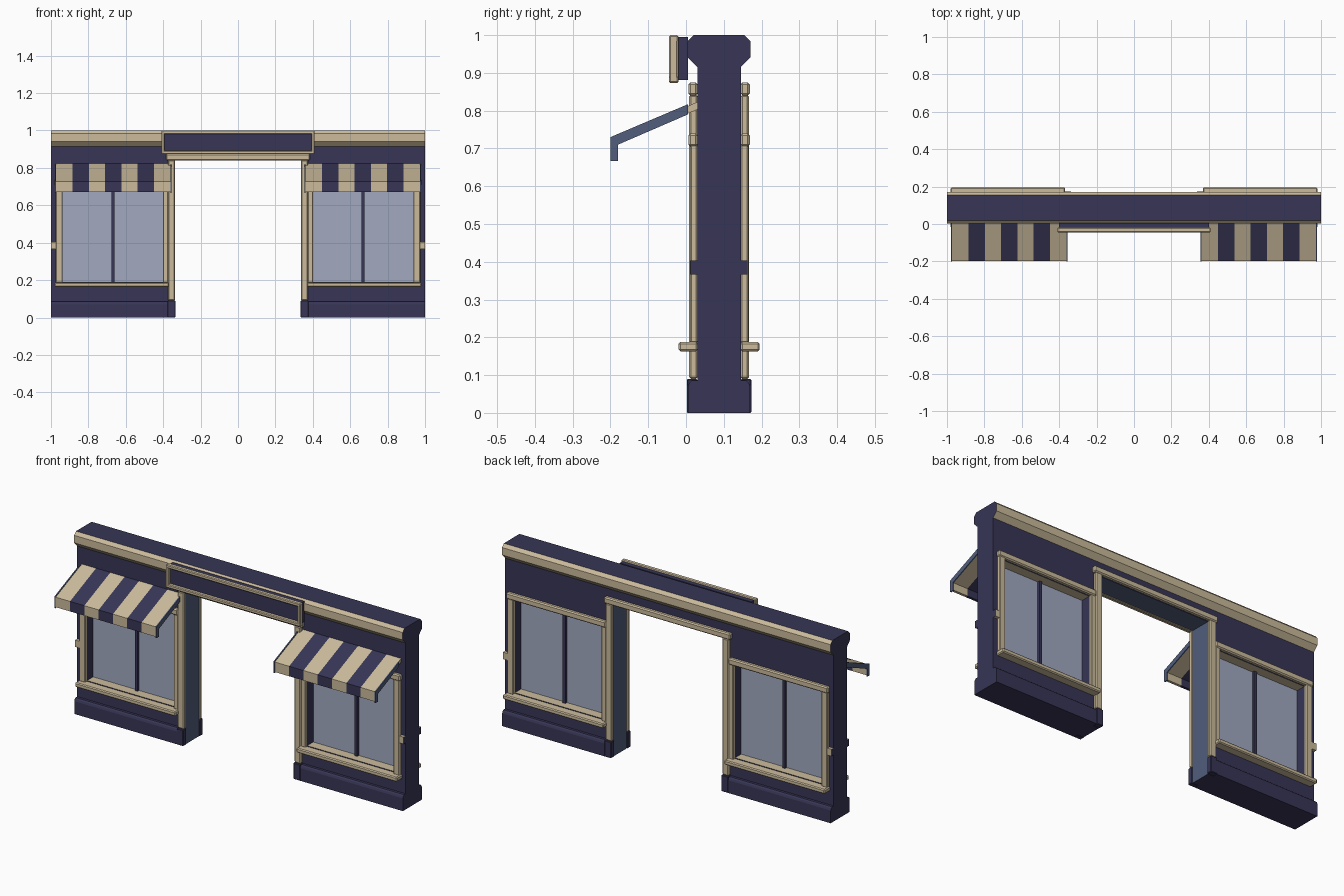
import bpy, bmesh
from mathutils import Vector

if "Cube" in bpy.data.objects:
    bpy.data.objects.remove(bpy.data.objects["Cube"])

MID = 0.0875  # centre plane of the wall thickness


def material(name, rgb):
    m = bpy.data.materials.new(name)
    m.diffuse_color = (*rgb, 1)
    m.use_nodes = True
    m.node_tree.nodes["Principled BSDF"].inputs["Base Color"].default_value = m.diffuse_color
    return m


NAVY = material("navy paint", (0.038, 0.036, 0.092))
CREAM = material("cream trim", (0.60, 0.50, 0.335))
GLASS = material("pale glass", (0.36, 0.40, 0.53))
SLATE = material("slate blue lining", (0.085, 0.11, 0.20))


def finish(name, bm, mats):
    bmesh.ops.recalc_face_normals(bm, faces=bm.faces)
    me = bpy.data.meshes.new(name)
    bm.to_mesh(me)
    bm.free()
    for m in mats:
        me.materials.append(m)
    ob = bpy.data.objects.new(name, me)
    bpy.context.collection.objects.link(ob)
    return ob


def add_box(bm, x, y, z, bevel=0.0):
    new = bmesh.ops.create_cube(bm, size=1)["verts"]
    for v in new:
        v.co = Vector([(a + b) / 2 + c * (b - a) for (a, b), c in zip((x, y, z), v.co)])
    if bevel:
        edges = {e for v in new for e in v.link_edges}
        bmesh.ops.bevel(bm, geom=list(edges), offset=bevel, segments=1, affect='EDGES')


def box(name, x, y, z, mat, bevel=0.0, sides=True, back=True):
    """Box repeated left/right and front/back of the wall."""
    bm = bmesh.new()
    for s in ((1, -1) if sides else (1,)):
        xs = tuple(sorted((s * x[0], s * x[1])))
        add_box(bm, xs, y, z, bevel)
        if back:
            add_box(bm, xs, (2 * MID - y[1], 2 * MID - y[0]), z, bevel)
    return finish(name, bm, [mat])


def add_prism(bm, profile, x0, x1):
    """Extrude a (y, z) profile along x."""
    a = [bm.verts.new((x0, y, z)) for y, z in profile]
    b = [bm.verts.new((x1, y, z)) for y, z in profile]
    n = len(a)
    faces = [bm.faces.new(a), bm.faces.new(b[::-1])]
    for i in range(n):
        j = (i + 1) % n
        faces.append(bm.faces.new((a[i], b[i], b[j], a[j])))
    return faces


# Wall with a doorway and two window openings
xs = [-1, -0.94, -0.40, -0.34, 0.34, 0.40, 0.94, 1]
zs = [0, 0.19, 0.705, 0.84, 0.915]
bm = bmesh.new()
grid = [[bm.verts.new((x, 0.03, z)) for z in zs] for x in xs]
for i in range(len(xs) - 1):
    for k in range(len(zs) - 1):
        door = i == 3 and k < 3
        window = i in (1, 5) and k == 1
        if not (door or window):
            bm.faces.new((grid[i][k], grid[i + 1][k], grid[i + 1][k + 1], grid[i][k + 1]))
bmesh.ops.delete(bm, geom=[v for v in bm.verts if not v.link_faces], context='VERTS')
ext = bmesh.ops.extrude_face_region(bm, geom=bm.faces[:], use_keep_orig=True)
for v in ext["geom"]:
    if isinstance(v, bmesh.types.BMVert):
        v.co.y = 0.145
bmesh.ops.recalc_face_normals(bm, faces=bm.faces)
for f in bm.faces:
    c, n = f.calc_center_median(), f.normal
    if abs(n.y) < 0.1 and abs(c.x) < 0.35 and 0.001 < c.z < 0.9:
        f.material_index = 1  # doorway lining
    elif abs(n.z) > 0.9 and 0.1 < c.z < 0.8:
        f.material_index = 2  # window head and sill reveals
finish("wall", bm, [NAVY, SLATE, CREAM])

# Cornice along the top, cream mouldings with navy top and ends
half = [(0.03, 0.915), (0.004, 0.942), (0.004, 0.983), (0.02, 1.0)]
bm = bmesh.new()
add_prism(bm, half + [(2 * MID - y, z) for y, z in reversed(half)], -1, 1)
bmesh.ops.recalc_face_normals(bm, faces=bm.faces)
for f in bm.faces:
    f.material_index = 1 if abs(f.normal.y) > 0.3 else 0
finish("cornice", bm, [NAVY, CREAM])

# Skirting at the foot of the wall
foot = [(0.03, 0), (0.005, 0), (0.005, 0.07), (0.009, 0.08), (0.016, 0.086), (0.03, 0.086)]
bm = bmesh.new()
for s in (1, -1):
    add_prism(bm, foot, s * 0.375, s)
    add_prism(bm, [(2 * MID - y, z) for y, z in foot], s * 0.375, s)
finish("skirting", bm, [NAVY])

# Doorway surround
box("door_plinth", (0.335, 0.376), (0.002, 0.03), (0, 0.09), NAVY, 0.003)
box("door_post", (0.336, 0.375), (0.008, 0.031), (0.09, 0.842), CREAM, 0.005)
box("door_lintel", (-0.385, 0.385), (0.006, 0.031), (0.84, 0.875), CREAM, 0.006, sides=False)

# Window surrounds
box("window_outer_post", (0.938, 0.975), (0.010, 0.031), (0.185, 0.71), CREAM, 0.004)
box("window_inner_post", (0.373, 0.402), (0.012, 0.031), (0.185, 0.71), CREAM, 0.004)
box("window_head", (0.373, 0.98), (0.006, 0.031), (0.705, 0.74), CREAM, 0.006)
box("window_sill", (0.368, 0.98), (-0.02, 0.031), (0.163, 0.188), CREAM, 0.005)

# Glazing and centre bars
box("window_glass", (0.40, 0.94), (MID - 0.004, MID + 0.004), (0.19, 0.705), GLASS, back=False)
box("window_mullion", (0.661, 0.677), (MID - 0.018, MID + 0.018), (0.19, 0.705), NAVY, back=False)

# Short mouldings between the windows and the wall ends
bead = box("end_bead", (0.97, 1.0), (0.012, 0.034), (0.366, 0.404), CREAM)
bead.data.materials.append(NAVY)
for p in bead.data.polygons:
    p.material_index = 1 if abs(p.normal.x) > 0.9 else 0

# Sign board with a raised frame
box("sign_board", (-0.40, 0.40), (-0.026, 0.005), (0.881, 0.995), NAVY, sides=False, back=False)
bm = bmesh.new()
for z in ((0.873, 0.892), (0.981, 1.0)):
    add_box(bm, (-0.41, 0.41), (-0.045, -0.02), z, 0.004)
for s in (1, -1):
    add_box(bm, tuple(sorted((s * 0.392, s * 0.41))), (-0.0445, -0.0205), (0.874, 0.999), 0.004)
finish("sign_frame", bm, [CREAM])

# Striped awnings with slate end plates
canopy = [(0.03, 0.823), (0.004, 0.812), (-0.197, 0.727), (-0.197, 0.672),
          (-0.183, 0.672), (-0.183, 0.712), (0.004, 0.792), (0.03, 0.803)]
plate = [(0.005, 0.817), (-0.2, 0.73), (-0.2, 0.667),
         (-0.18, 0.667), (-0.18, 0.71), (0.005, 0.79)]
stripes, start, end = 7, 0.362, 0.972
step = (end - start) / stripes
bm = bmesh.new()
for s in (1, -1):
    for i in range(stripes):
        for f in add_prism(bm, canopy, s * (start + i * step), s * (start + (i + 1) * step)):
            f.material_index = i % 2
finish("awning_canopy", bm, [CREAM, NAVY])
bm = bmesh.new()
for s in (1, -1):
    for x in (start - 0.006, end):
        add_prism(bm, plate, s * x, s * (x + 0.006))
finish("awning_end_plate", bm, [SLATE])
